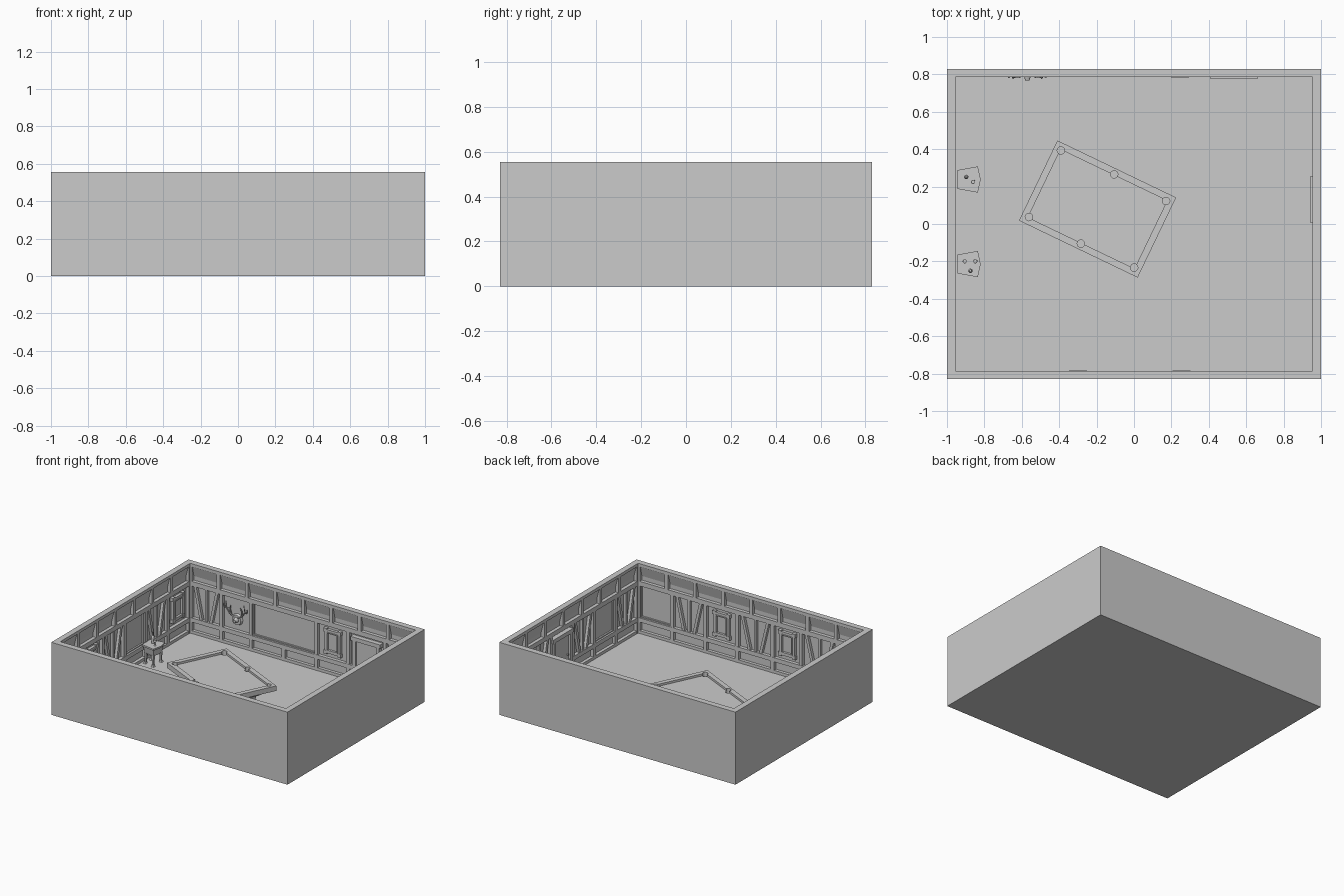
import bpy, bmesh
from math import radians, cos, sin, pi
from mathutils import Matrix, Vector
from itertools import product

if "Cube" in bpy.data.objects:
    bpy.data.objects.remove(bpy.data.objects["Cube"])

FLOOR, TOP = 0.02, 0.555
I = Matrix.Identity(4)


def finish(name, bm, M=I):
    bm.transform(M)
    bmesh.ops.recalc_face_normals(bm, faces=bm.faces)
    me = bpy.data.meshes.new(name)
    bm.to_mesh(me)
    bm.free()
    ob = bpy.data.objects.new(name, me)
    bpy.context.collection.objects.link(ob)
    return ob


def hull(name, pts, M=I):
    bm = bmesh.new()
    for p in pts:
        bm.verts.new(p)
    bmesh.ops.convex_hull(bm, input=bm.verts)
    bmesh.ops.dissolve_limit(bm, angle_limit=0.01, verts=bm.verts, edges=bm.edges)
    return finish(name, bm, M)


def box(name, x, y, z, M=I):
    return hull(name, product(x, y, z), M)


def taper(name, c, low, high, z0, z1, M=I):
    pts = [(c[0] + sx * s[0] / 2, c[1] + sy * s[1] / 2, z)
           for s, z in ((low, z0), (high, z1)) for sx in (-1, 1) for sy in (-1, 1)]
    return hull(name, pts, M)


def cone(name, M, r0, r1, h, n=16):
    bm = bmesh.new()
    bmesh.ops.create_cone(bm, cap_ends=True, segments=n, radius1=r0, radius2=r1, depth=h)
    return finish(name, bm, M)


def lathe(name, x, y, z, profile, n=12):
    bm = bmesh.new()
    rings = [[bm.verts.new((x + r * cos(2 * pi * i / n), y + r * sin(2 * pi * i / n), z + h))
              for i in range(n)] for r, h in profile]
    for a, b in zip(rings, rings[1:]):
        for i in range(n):
            bm.faces.new((a[i], a[(i + 1) % n], b[(i + 1) % n], b[i]))
    bm.faces.new(rings[0])
    bm.faces.new(rings[-1])
    return finish(name, bm)


def border(name, u0, u1, z0, z1, w, d, M):
    box(name, (u0, u0 + w), d, (z0, z1), M)
    box(name, (u1 - w, u1), d, (z0, z1), M)
    box(name, (u0, u1), d, (z0, z0 + w), M)
    box(name, (u0, u1), d, (z1 - w, z1), M)


# bay fillings, in wall space: x along wall, y outward, z up
def brace(u0, u1, M):
    m, w = (u0 + u1) / 2, 0.022
    for s in (-1, 1):
        t, b = m + s * (u1 - u0) * 0.36, m + s * (u1 - u0) * 0.15
        hull("leaning_brace", [(c + k * w / 2, d, z) for c, z in ((b, 0.13), (t, 0.39))
                               for k in (-1, 1) for d in (0.004, 0.03)], M)
    box("bay_stud", (m - 0.01, m + 0.01), (0.006, 0.03), (0.13, 0.39), M)


def picture(u0, u1, M):
    m = (u0 + u1) / 2
    border("picture_frame", m - 0.066, m + 0.066, 0.175, 0.355, 0.02, (0.004, 0.03), M)
    border("picture_moulding", m - 0.048, m + 0.048, 0.193, 0.337, 0.008, (-0.001, 0.03), M)
    box("picture_canvas", (m - 0.05, m + 0.05), (0.016, 0.03), (0.19, 0.34), M)
    for su, sz in product((-1, 1), (-1, 1)):
        taper("frame_corner", (m + su * 0.06, 0.017), (0.028, 0.03), (0.028, 0.03),
              0.251 + sz * 0.084, 0.279 + sz * 0.084, M)


def plain(u0, u1, M):
    border("panel_moulding", u0 + 0.012, u1 - 0.012, 0.14, 0.385, 0.008, (0.014, 0.03), M)


def door(u0, u1, M):
    m = (u0 + u1) / 2
    for s in (-1, 1):
        box("door_jamb", (m + s * 0.1 - 0.013, m + s * 0.1 + 0.013), (-0.006, 0.03), (FLOOR, 0.35), M)
    box("door_lintel", (m - 0.125, m + 0.125), (-0.01, 0.03), (0.335, 0.365), M)
    box("door_leaf", (m - 0.09, m + 0.09), (0.008, 0.03), (FLOOR, 0.34), M)
    cone("door_knob", M @ Matrix.Translation((m + 0.07, 0.003, 0.18)) @ Matrix.Rotation(pi / 2, 4, 'X'),
         0.007, 0.007, 0.012, 10)


def trophy(u0, u1, M):
    m = (u0 + u1) / 2
    R = Matrix.Rotation(pi / 2, 4, 'X')
    cone("trophy_plaque", M @ Matrix.Translation((m, 0.018, 0.22)) @ R, 0.045, 0.038, 0.02, 12)
    cone("trophy_head", M @ Matrix.Translation((m, 0.002, 0.22)) @ R, 0.024, 0.012, 0.04, 10)
    for s in (-1, 1):
        branches = (((.01, .235), (.05, .26), (.08, .30), (.075, .355)),
                    ((.045, .257), (.05, .30), (.04, .325)),
                    ((.072, .29), (.095, .30), (.1, .325)))
        for br in branches:
            cu = bpy.data.curves.new("antler", 'CURVE')
            cu.dimensions, cu.bevel_depth, cu.bevel_resolution = '3D', 0.006, 1
            cu.use_fill_caps = True
            sp = cu.splines.new('POLY')
            sp.points.add(len(br) - 1)
            for i, (a, z) in enumerate(br):
                sp.points[i].co = (m + s * a, 0.01 - 0.006 * i, z, 1)
                sp.points[i].radius = 1 - 0.2 * i
            ob = bpy.data.objects.new("antler", cu)
            ob.matrix_world = M
            bpy.context.collection.objects.link(ob)


def wall(name, angle, off, L, edges, kinds, ribs):
    M = Matrix.Rotation(radians(angle), 4, 'Z') @ Matrix.Translation((0, off, 0))
    E = L + 0.045
    box(name, (-E, E), (0.026, 0.045), (0, TOP), M)
    # horizontal rails
    for n, z, d in (("skirting", (FLOOR, 0.042), 0.002), ("chair_rail", (0.108, 0.14), 0.0),
                    ("picture_rail", (0.385, 0.42), 0.0), ("wall_cap", (0.532, TOP), 0.0)):
        box(n, (-E, E), (d, 0.045), z, M)
    # sloping frieze with ribs
    hull("frieze", [(u, d, z) for u in (-L, L)
                    for d, z in ((0.034, 0.42), (0.044, 0.42), (0.006, 0.532), (0.044, 0.532))], M)
    for i in range(ribs + 1):
        u = -L + 2 * L * i / ribs
        box("frieze_rib", (u - 0.014, u + 0.014), (0.0, 0.04), (0.42, 0.533), M)
    # posts and bays
    for u in edges:
        box("wall_post", (u - 0.014, u + 0.014), (0.001, 0.04), (FLOOR, 0.4), M)
    for a, b, k in zip(edges, edges[1:], kinds):
        if b - a > 0.4:
            box("wainscot_stile", ((a + b) / 2 - 0.014, (a + b) / 2 + 0.014), (0.001, 0.04), (FLOOR, 0.12), M)
        k(a, b, M)


box("floor", (-1, 1), (-0.83, 0.83), (0, FLOOR))
side = [-0.785 + 1.57 * i / 6 for i in range(7)]
wall("back_wall", 0, 0.785, 0.955, (-.955, -.695, -.445, .11, .38, .69, .955),
     (brace, trophy, plain, picture, door, brace), 8)
wall("front_wall", 180, 0.785, 0.955, (-.955, -.67, -.39, -.12, .18, .42, .73, .955),
     (plain, brace, picture, brace, picture, brace, plain), 8)
wall("left_wall", 90, 0.955, 0.785, side, (brace, picture, brace, plain, brace, picture), 7)
wall("right_wall", -90, 0.955, 0.785, side, (brace, brace, door, brace, plain, brace), 7)

# billiard table
T = Matrix.Translation((-0.195, 0.08, 0)) @ Matrix.Rotation(radians(-25.65), 4, 'Z')
hx, hy, w = 0.352, 0.2375, 0.036
rim = box("table_rim", (-hx, hx), (-hy, hy), (0.14, 0.178), T)
cutters = [box("bed_cutter", (w - hx, hx - w), (w - hy, hy - w), (0.162, 0.2), T)]
for sx, sy in product((-1, 0, 1), (-1, 1)):
    loc = (sx * (hx - w - 0.004), sy * (hy - w + (0.004 if sx == 0 else -0.004)), 0.175)
    cutters.append(cone("pocket_cutter", T @ Matrix.Translation(loc), 0.02, 0.02, 0.06, 16))
bpy.context.view_layer.objects.active = rim
for c in cutters:
    mod = rim.modifiers.new("cut", 'BOOLEAN')
    mod.operation, mod.object, mod.solver = 'DIFFERENCE', c, 'EXACT'
    bpy.ops.object.modifier_apply(modifier=mod.name)
    bpy.data.objects.remove(c)
taper("table_body", (0, 0), (0.52, 0.29), (0.64, 0.41), 0.085, 0.141, T)
for sx, sy in product((-1, 1), (-1, 1)):
    c = (sx * 0.21, sy * 0.105)
    taper("table_leg", c, (0.05, 0.05), (0.075, 0.07), FLOOR + 0.012, 0.088, T)
    taper("table_foot", c, (0.075, 0.075), (0.07, 0.07), FLOOR, FLOOR + 0.014, T)

# bow-fronted side tables with a bottle and glasses
outline = ((-.945, -.05), (-.945, .05), (-.835, .07), (-.82, 0), (-.835, -.07))
bottle = ((.011, 0), (.012, .045), (.005, .06), (.0045, .08), (.006, .085))
glass = ((.01, 0), (.0025, .006), (.0025, .02), (.011, .03), (.01, .045))
for yc, items in ((0.238, ((-.897, .252, bottle), (-.86, .225, glass))),
                  (-0.214, ((-.875, -.25, bottle), (-.905, -.2, glass), (-.848, -.2, glass)))):
    def scaled(s, z):
        return [(-.885 + (x + .885) * s, yc + y * s, z) for x, y in outline]
    hull("side_table_top", scaled(1, 0.152) + scaled(1, 0.165))
    hull("side_table_apron", scaled(0.75, 0.1) + scaled(0.9, 0.153))
    for x, y in outline:
        if x != -.82:
            taper("side_table_leg", (-.885 + (x + .885) * .65, yc + y * .65), (.01, .01), (.018, .018),
                  FLOOR, 0.105)
            taper("side_table_foot", (-.885 + (x + .885) * .7, yc + y * .7), (.022, .022), (.012, .012),
                  FLOOR, 0.032)
    for x, y, prof in items:
        lathe("bottle" if prof is bottle else "glass", x, y, 0.164, prof)
